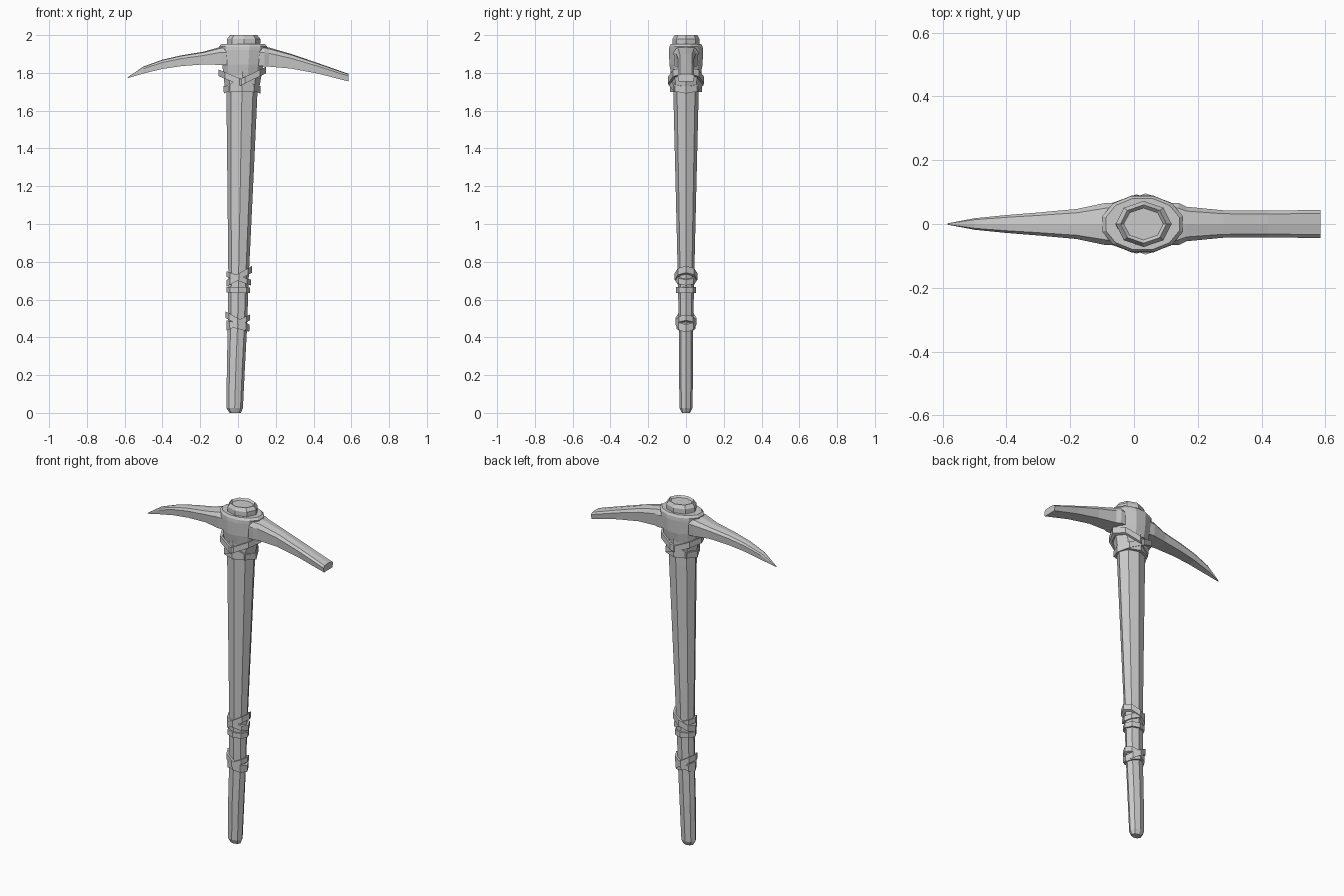
import bpy, bmesh
from math import cos, sin, pi

if "Cube" in bpy.data.objects:
    bpy.data.objects.remove(bpy.data.objects["Cube"])


def make(name, rings, cap=True, closed=False):
    """Skin a list of equal-length point rings into a flat-shaded object."""
    bm = bmesh.new()
    loops = [[bm.verts.new(p) for p in r] for r in rings]
    pairs = list(zip(loops, loops[1:]))
    if closed:
        pairs.append((loops[-1], loops[0]))
    for a, b in pairs:
        n = len(a)
        for i in range(n):
            j = (i + 1) % n
            bm.faces.new((a[i], a[j], b[j], b[i]))
    if cap and not closed:
        bm.faces.new(loops[0][::-1])
        bm.faces.new(loops[-1])
    bmesh.ops.recalc_face_normals(bm, faces=bm.faces)
    me = bpy.data.meshes.new(name)
    bm.to_mesh(me)
    bm.free()
    ob = bpy.data.objects.new(name, me)
    bpy.context.collection.objects.link(ob)
    return ob


def oval(z, x0, x1, hy, n=8, slope=0.0, turn=0.0):
    """Faceted oval between x0 and x1, half depth hy, optionally tilted."""
    cx, rx = (x0 + x1) / 2, (x1 - x0) / 2
    k = 1 / cos(turn)
    pts = []
    for i in range(n):
        a = 2 * pi * i / n + turn
        x = rx * k * cos(a)
        pts.append((cx + x, hy * k * sin(a), z + slope * x))
    return pts


def band(name, xl, xr, zl, zr, hy, height=0.035, t=0.014):
    """Flat strap around the shaft; its middle runs from zl (left) to zr (right)."""
    z, s, h = (zl + zr) / 2, (zr - zl) / (xr - xl), height / 2
    make(name, [oval(z - h, xl, xr, hy, slope=s),
                oval(z + h, xl, xr, hy, slope=s),
                oval(z + h, xl + t, xr - t, hy - t, slope=s),
                oval(z - h, xl + t, xr - t, hy - t, slope=s)], closed=True)


# Shaft: octagonal, widening towards the head, with a dished knob on top
shaft = [(0.0, -.045, .015, .022), (.025, -.061, .026, .034), (.25, -.059, .037, .038),
         (.45, -.054, .048, .038), (.7, -.051, .056, .043), (1.2, -.056, .080, .055),
         (1.65, -.061, .101, .066), (1.94, -.062, .112, .07), (1.955, -.057, .118, .072),
         (1.98, -.057, .118, .072), (2.0, -.042, .102, .060), (1.99, -.032, .092, .050)]
make("shaft", [oval(*s) for s in shaft])

# Head socket: faceted collar around the shaft
socket = [(1.79, -.078, .128, .078), (1.845, -.083, .135, .088), (1.92, -.095, .148, .09),
          (1.94, -.10, .154, .088), (1.953, -.088, .142, .08)]
make("head_socket", [oval(*s, n=12, turn=pi / 12) for s in socket])

# Pick and chisel arms: one curved bar (x, bottom, top, half width)
arms = [(-.585, 1.772, 1.776, .002), (-.5, 1.797, 1.834, .018), (-.4, 1.821, 1.870, .028),
        (-.3, 1.836, 1.893, .036), (-.18, 1.845, 1.913, .047), (-.09, 1.842, 1.938, .066),
        (.14, 1.835, 1.940, .066), (.165, 1.833, 1.934, .054), (.28, 1.823, 1.901, .043),
        (.42, 1.797, 1.853, .042), (.585, 1.755, 1.795, .044)]


def arm_section(x, b, t, w):
    h = t - b
    half = [(w * .75, t - .07 * h), (w, t - .3 * h), (w * .9, b)]
    return ([(x, 0, t)] + [(x, y, z) for y, z in half]
            + [(x, -y, z) for y, z in reversed(half)])


make("pick_arms", [arm_section(*a) for a in arms])

# Binding sleeve under the head
make("binding_sleeve", [oval(*s) for s in [(1.70, -.066, .109, .074),
                                           (1.74, -.072, .116, .08),
                                           (1.82, -.08, .13, .082)]])

# Straps: crossed pair under the head, two groups on the grip
band("head_strap_rising", -.075, .148, 1.708, 1.815, .096)
band("head_strap_falling", -.102, .118, 1.800, 1.708, .093)
band("head_strap_level", -.076, .118, 1.715, 1.715, .084, .03)
band("upper_grip_strap_tilted", -.062, .074, .685, .760, .060)
band("upper_grip_strap_falling", -.062, .068, .735, .690, .055, .03)
band("upper_grip_strap_level", -.060, .064, .652, .650, .052, .03)
band("lower_grip_strap_falling", -.066, .060, .520, .450, .056)
band("lower_grip_strap_rising", -.060, .063, .450, .505, .054, .03)
band("lower_grip_strap_level", -.062, .058, .475, .445, .050, .03)
